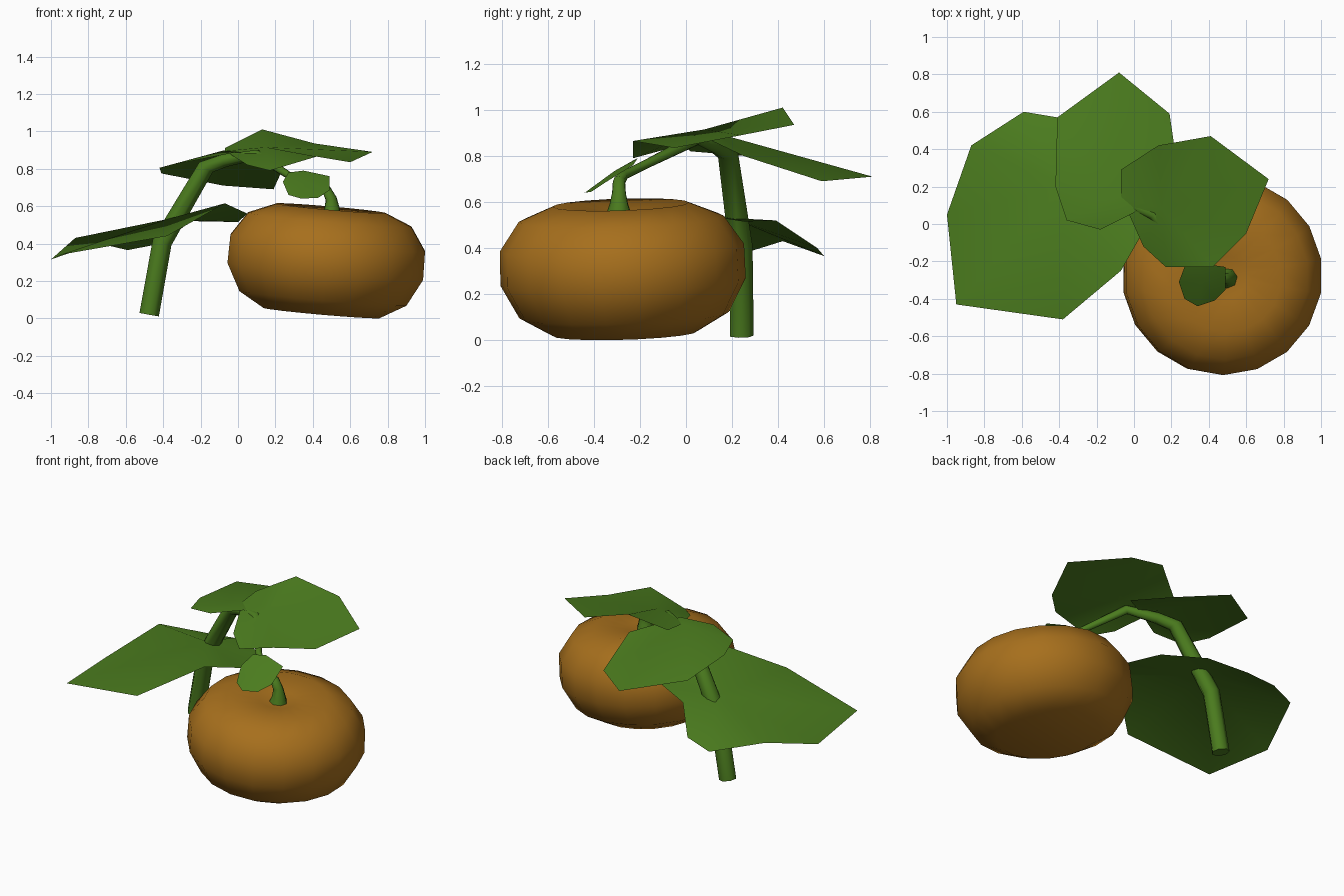
import bpy, bmesh, math
from mathutils import Vector, Euler

if "Cube" in bpy.data.objects:
    bpy.data.objects.remove(bpy.data.objects["Cube"])


def material(name, colour):
    m = bpy.data.materials.new(name)
    m.diffuse_color = (*colour, 1)
    m.use_nodes = True
    m.node_tree.nodes["Principled BSDF"].inputs["Base Color"].default_value = m.diffuse_color
    return m


orange = material("pumpkin orange brown", (0.385, 0.16, 0.012))
green = material("leaf green", (0.07, 0.2, 0.013))


def finish(name, bm, mat, angle):
    me = bpy.data.meshes.new(name)
    bm.to_mesh(me)
    bm.free()
    ob = bpy.data.objects.new(name, me)
    bpy.context.collection.objects.link(ob)
    me.materials.append(mat)
    bpy.ops.object.select_all(action='DESELECT')
    ob.select_set(True)
    bpy.context.view_layer.objects.active = ob
    bpy.ops.object.shade_smooth_by_angle(angle=math.radians(angle))
    return ob


def bridge(bm, rings):
    n = len(rings[0])
    for a, b in zip(rings, rings[1:]):
        for i in range(n):
            j = (i + 1) % n
            bm.faces.new((a[i], a[j], b[j], b[i]))


def lathe(name, profile, sides, mat):
    """Revolve (radius, height) points, closed at both ends by a centre point."""
    bm = bmesh.new()
    rings = [[bm.verts.new((r * math.cos(math.tau * (i + .5) / sides),
                            r * math.sin(math.tau * (i + .5) / sides), z))
              for i in range(sides)] for r, z in profile[1:-1]]
    bridge(bm, rings)
    for ring, (_, z) in ((rings[0], profile[0]), (rings[-1], profile[-1])):
        c = bm.verts.new((0, 0, z))
        for i in range(sides):
            bm.faces.new((ring[i], ring[(i + 1) % sides], c))
    bmesh.ops.recalc_face_normals(bm, faces=bm.faces)
    return finish(name, bm, mat, 60)


def tube(name, path, sides, mat):
    """Sweep a polygon along (x, y, z, radius) points."""
    bm = bmesh.new()
    pts = [Vector(p[:3]) for p in path]
    rings, side = [], Vector((0, 1, 0))
    for k, p in enumerate(pts):
        t = (pts[min(k + 1, len(pts) - 1)] - pts[max(k - 1, 0)]).normalized()
        side = (side - t * side.dot(t)).normalized()
        up = t.cross(side)
        rings.append([bm.verts.new(p + path[k][3] * (
            side * math.cos(math.tau * i / sides) + up * math.sin(math.tau * i / sides)))
            for i in range(sides)])
    bridge(bm, rings)
    bm.faces.new(rings[0])
    bm.faces.new(rings[-1])
    bmesh.ops.recalc_face_normals(bm, faces=bm.faces)
    return finish(name, bm, mat, 65)


def leaf(name, centre, outline):
    """Thin sheet fanned from its stalk point to its outline."""
    bm = bmesh.new()
    c = bm.verts.new(centre)
    vs = [bm.verts.new(p) for p in outline]
    for i in range(len(vs)):
        bm.faces.new((c, vs[i], vs[(i + 1) % len(vs)]))
    for f in bm.faces:
        f.normal_update()
        if f.normal.z < 0:
            f.normal_flip()
    return finish(name, bm, green, 60)


# Pumpkin: squat body with dimpled top, leaning slightly
pumpkin = lathe("pumpkin", [(0, -.265), (.315, -.285), (.455, -.205), (.533, -.06), (.53, .09),
                            (.445, .215), (.295, .277), (.11, .25), (0, .235)], 18, orange)
pumpkin.location = (.472, -.275, .313)
pumpkin.rotation_euler = Euler((math.radians(1.8), math.radians(5), 0))

# Vine: rises from the ground, arches under the leaves, ends in the flared pumpkin stem
tube("vine", [(-.475, .24, .02, .054), (-.405, .235, .41, .054), (-.17, .18, .81, .046),
              (-.07, .13, .845, .036), (.10, .05, .875, .028), (.27, -.17, .765, .020),
              (.39, -.27, .715, .020), (.47, -.29, .69, .028), (.497, -.29, .64, .031),
              (.502, -.29, .59, .042), (.498, -.29, .545, .057)], 7, green)

# Leaves
leaf("large_leaf", (-.38, .20, .53),
     [(-1, .05, .315), (-.95, -.43, .34), (-.38, -.51, .44), (-.07, -.25, .615),
      (.05, -.04, .56), (0, .25, .515), (-.25, .39, .52), (-.41, .57, .40),
      (-.59, .60, .365), (-.87, .42, .43)])
leaf("back_leaf", (-.08, .14, .897),
     [(-.36, .02, .82), (-.18, -.03, .855), (0, .06, .89), (.24, .25, .80),
      (.19, .59, .69), (-.08, .81, .71), (-.41, .57, .775), (-.42, .20, .805)])
leaf("top_leaf", (.15, .08, .915),
     [(-.07, .29, .91), (.13, .42, 1.01), (.41, .47, .935), (.72, .24, .89),
      (.60, -.05, .835), (.42, -.23, .865), (.17, -.23, .79), (.05, -.12, .82),
      (-.07, .15, .895)])
leaf("small_leaf", (.37, -.31, .735),
     [(.24, -.31, .73), (.27, -.23, .78), (.35, -.21, .79), (.49, -.23, .76),
      (.49, -.35, .685), (.43, -.41, .645), (.34, -.44, .64), (.27, -.40, .66)])
